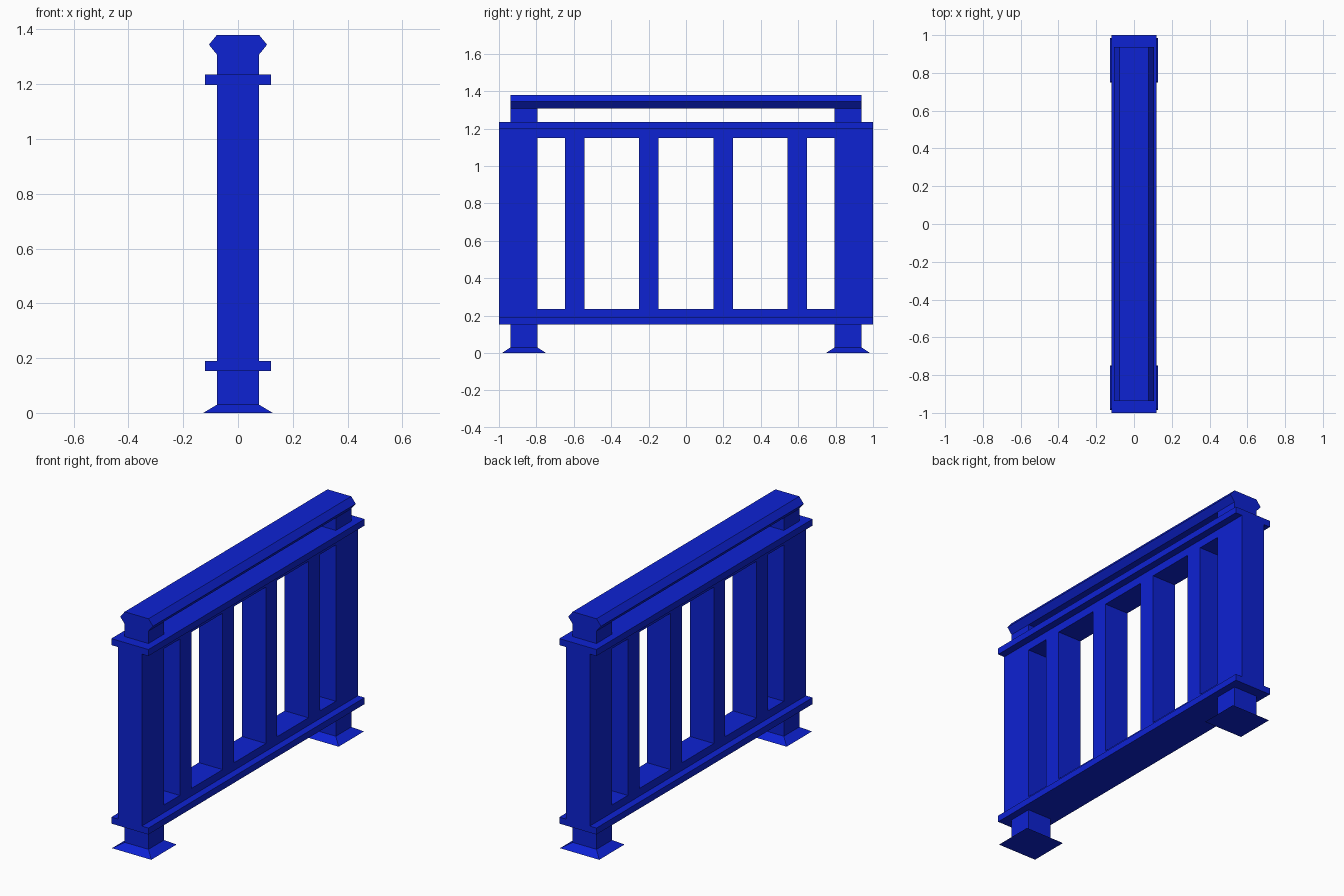
import bpy
import bmesh

if "Cube" in bpy.data.objects:
    bpy.data.objects.remove(bpy.data.objects["Cube"])

blue = bpy.data.materials.new("blue_paint")
blue.diffuse_color = (0.004, 0.016, 0.65, 1.0)
blue.use_nodes = True
blue.node_tree.nodes["Principled BSDF"].inputs["Base Color"].default_value = blue.diffuse_color

HALF = 0.077            # half thickness of posts and frame
POST = (0.795, 0.938)   # y range of the posts


def finish(name, bm):
    bmesh.ops.recalc_face_normals(bm, faces=bm.faces)
    mesh = bpy.data.meshes.new(name)
    bm.to_mesh(mesh)
    bm.free()
    mesh.materials.append(blue)
    obj = bpy.data.objects.new(name, mesh)
    bpy.context.collection.objects.link(obj)
    return obj


def extrude_flat(bm, vec):
    """Extrude every face of a flat sheet into a closed solid."""
    geom = bmesh.ops.extrude_face_region(bm, geom=bm.faces[:])["geom"]
    verts = [g for g in geom if isinstance(g, bmesh.types.BMVert)]
    bmesh.ops.translate(bm, verts=verts, vec=vec)


def prism(name, profile, y0, y1):
    """Extrude an x-z profile along y."""
    bm = bmesh.new()
    bm.faces.new([bm.verts.new((x, y0, z)) for x, z in profile])
    extrude_flat(bm, (0, y1 - y0, 0))
    return finish(name, bm)


def box(name, hx, y0, y1, z0, z1):
    return prism(name, [(-hx, z0), (hx, z0), (hx, z1), (-hx, z1)], y0, y1)


# Pierced frame: a sheet of cells with the openings left out, then thickened
ys = [0.148, 0.252, 0.542, 0.648, 0.795, 1.0]
ys = [-y for y in reversed(ys)] + ys
zs = [0.19, 0.235, 1.15, 1.197]
bm = bmesh.new()
grid = [[bm.verts.new((-HALF, y, z)) for z in zs] for y in ys]
for i in range(len(ys) - 1):
    for j in range(3):
        if j == 1 and i % 2 == 1:
            continue
        bm.faces.new((grid[i][j], grid[i + 1][j],
                      grid[i + 1][j + 1], grid[i][j + 1]))
extrude_flat(bm, (2 * HALF, 0, 0))
finish("baluster_frame", bm)

# Wide ledges above and below the frame
box("lower_ledge", 0.12, -1, 1, 0.152, 0.19)
box("upper_ledge", 0.12, -1, 1, 1.197, 1.235)

# Handrail with pointed sides
prism("handrail", [(-HALF, 1.308), (HALF, 1.308), (0.106, 1.344),
                   (HALF, 1.38), (-HALF, 1.38), (-0.106, 1.344)],
      -POST[1], POST[1])

for side, label in ((-1, "front"), (1, "back")):
    y0, y1 = sorted(side * y for y in POST)
    # Short posts under the frame and under the handrail
    box(label + "_leg", HALF, y0, y1, 0.03, 0.152)
    box(label + "_rail_support", HALF, y0, y1, 1.235, 1.308)

    # Flared foot, tapering up to the leg
    bm = bmesh.new()
    rings = []
    for hx, grow, z in ((0.127, 0.046, 0.0), (HALF, 0.0, 0.03)):
        a, b = y0 - grow, y1 + grow
        rings.append([bm.verts.new(p) for p in
                      ((-hx, a, z), (hx, a, z), (hx, b, z), (-hx, b, z))])
    low, top = rings
    bm.faces.new(low)
    bm.faces.new(top)
    for k in range(4):
        n = (k + 1) % 4
        bm.faces.new((low[k], low[n], top[n], top[k]))
    finish(label + "_foot", bm)
